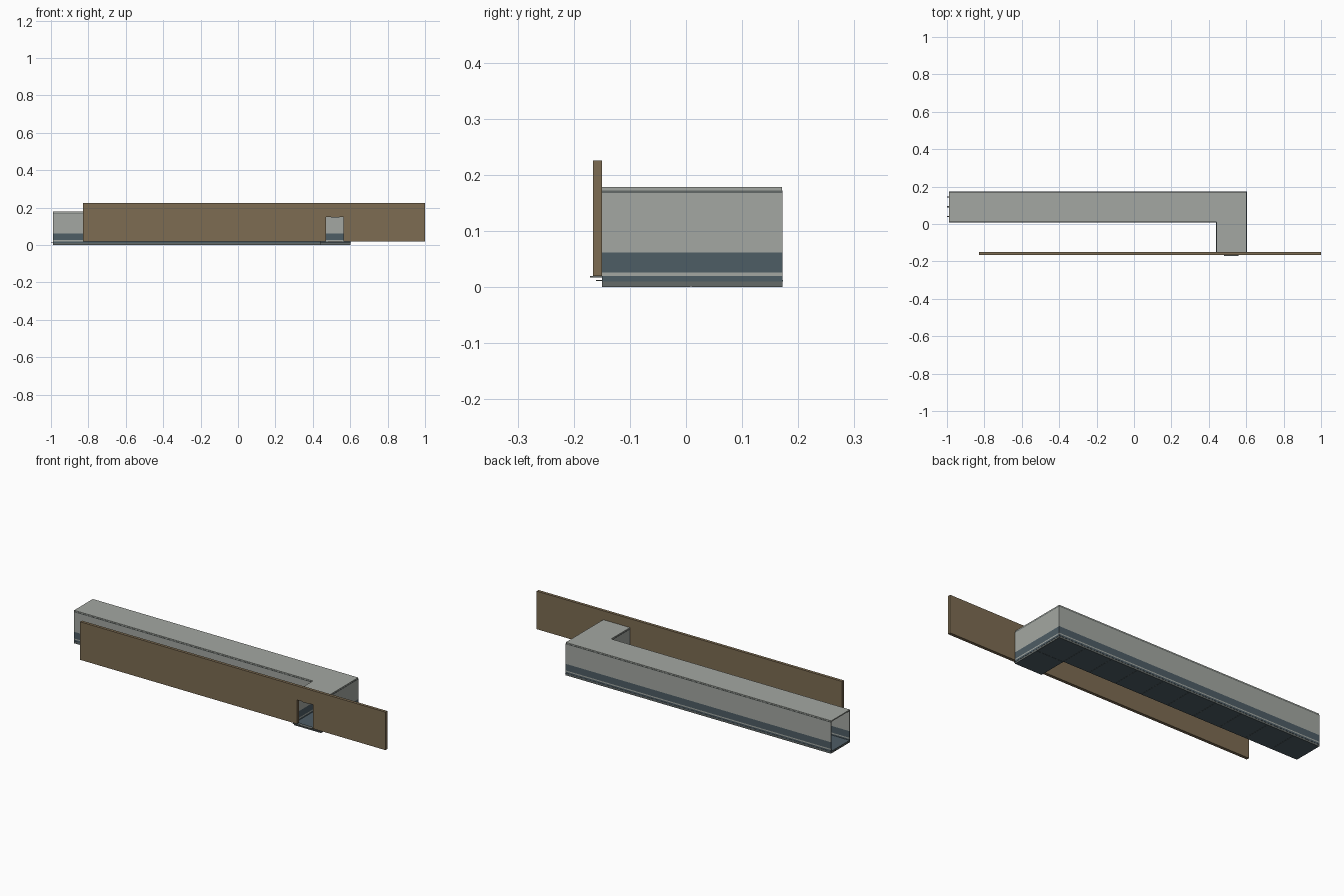
import bpy, bmesh

if "Cube" in bpy.data.objects:
    bpy.data.objects.remove(bpy.data.objects["Cube"])


def material(name, rgb):
    m = bpy.data.materials.new(name)
    m.diffuse_color = (*rgb, 1)
    m.use_nodes = True
    m.node_tree.nodes["Principled BSDF"].inputs["Base Color"].default_value = m.diffuse_color
    return m


GRAY = material("pale gray panel", (0.37, 0.39, 0.36))
BLUE = material("slate blue", (0.076, 0.109, 0.13))
TRIM = material("dark gray trim", (0.127, 0.144, 0.138))
BROWN = material("brown wall", (0.205, 0.15, 0.084))


def stack(name, outline, levels, mats, swap=False):
    """Extrude an outline through levels, one material per band.
    With swap, the outline is (x, z) and levels run along y."""
    bm = bmesh.new()
    rings = [[bm.verts.new((a, h, b) if swap else (a, b, h)) for a, b in outline]
             for h in levels]
    n = len(outline)
    slots = list(dict.fromkeys(mats))
    bm.faces.new(rings[0]).material_index = slots.index(mats[0])
    bm.faces.new(rings[-1]).material_index = slots.index(mats[-1])
    for k, m in enumerate(mats):
        for i in range(n):
            j = (i + 1) % n
            f = bm.faces.new((rings[k][i], rings[k][j], rings[k + 1][j], rings[k + 1][i]))
            f.material_index = slots.index(m)
    bmesh.ops.recalc_face_normals(bm, faces=bm.faces[:])
    me = bpy.data.meshes.new(name)
    bm.to_mesh(me)
    bm.free()
    for m in slots:
        me.materials.append(m)
    ob = bpy.data.objects.new(name, me)
    bpy.context.collection.objects.link(ob)
    return ob


def box(name, x0, x1, y0, y1, z0, z1, mat):
    return stack(name, [(x0, y0), (x1, y0), (x1, y1), (x0, y1)], [z0, z1], [mat])


# Corridor plan
L, R, LEG = -0.99, 0.602, 0.44
FRONT, INNER, BACK = -0.15, 0.01, 0.172
T = 0.004


def plan(d=0.0):
    """L-shaped footprint, inset by d along the long sides."""
    return [(L, INNER + d), (LEG + d, INNER + d), (LEG + d, FRONT),
            (R - d, FRONT), (R - d, BACK - d), (L, BACK - d)]


# Banded side walls, open at the left end and at the doorway
bands = [0.012, 0.020, 0.026, 0.062, 0.168, 0.172]
colors = [BLUE, GRAY, BLUE, GRAY, TRIM]
stack("inner_wall", [(L, INNER), (LEG, INNER), (LEG, FRONT), (LEG + T, FRONT),
                     (LEG + T, INNER + T), (L, INNER + T)], bands, colors)
stack("outer_wall", [(L, BACK), (R, BACK), (R, FRONT), (R - T, FRONT),
                     (R - T, BACK - T), (L, BACK - T)], bands, colors)

# Roof and floor
stack("roof", plan(0.001), [0.172, 0.178], [GRAY])
stack("floor_slab", plan(), [0.001, 0.010], [TRIM])
stack("floor_deck", plan(-0.001), [0.010, 0.0125], [BLUE])

# Underside tiles with narrow joints
COUNT, GAP = 10, 0.002
step = (R - L) / COUNT
for i in range(COUNT):
    x = L + i * step
    box("floor_tile", x + GAP / 2, x + step - GAP / 2, INNER, BACK, 0, 0.002, BLUE)
box("leg_floor_tile", LEG, R, FRONT, INNER - GAP, 0, 0.002, BLUE)

# Front wall with doorway
stack("front_wall", [(-0.83, 0.02), (0.47, 0.02), (0.47, 0.15), (0.565, 0.15),
                     (0.565, 0.02), (1.0, 0.02), (1.0, 0.226), (-0.83, 0.226)],
      [-0.166, -0.15], [BROWN], swap=True)

# Doorway threshold and lintel plate
box("threshold", 0.48, 0.56, -0.171, -0.15, 0.017, 0.020, TRIM)
box("threshold_base", 0.44, 0.60, -0.16, -0.15, 0.0105, 0.0125, TRIM)
box("lintel_plate", 0.497, 0.543, -0.164, -0.152, 0.146, 0.15, TRIM)

# Connector pegs at the open end
for y in (0.04, 0.092, 0.145):
    box("connector_peg", -1.0, L, y - 0.003, y + 0.003, 0.0105, 0.0125, TRIM)
